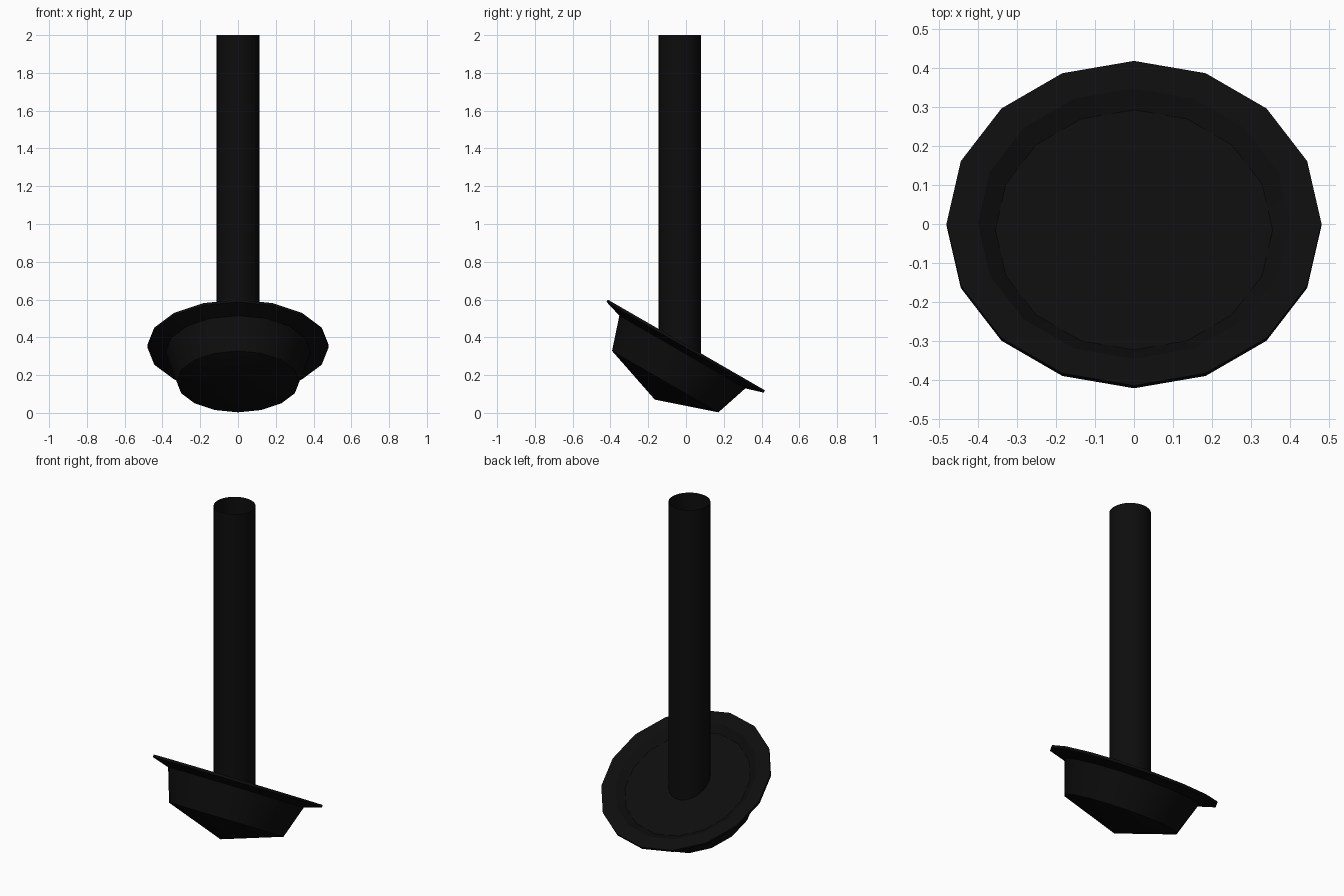
import bpy, bmesh, math
from mathutils import Matrix

if "Cube" in bpy.data.objects:
    bpy.data.objects.remove(bpy.data.objects["Cube"])

black = bpy.data.materials.new("matte_black")
black.diffuse_color = (0.004, 0.004, 0.004, 1)
black.use_nodes = True
black.node_tree.nodes["Principled BSDF"].inputs["Base Color"].default_value = black.diffuse_color


def lathe(name, profile, sides, matrix):
    """Revolve (radius, height) points around z; radius 0 makes a tip."""
    bm = bmesh.new()
    rings = []
    for r, h in profile:
        n = 1 if r == 0 else sides
        rings.append([bm.verts.new((r * math.cos(2 * math.pi * i / sides),
                                    r * math.sin(2 * math.pi * i / sides), h))
                      for i in range(n)])
    for a, b in zip(rings, rings[1:]):
        for i in range(sides):
            j = (i + 1) % sides
            quad = [a[i % len(a)], a[j % len(a)], b[j % len(b)], b[i % len(b)]]
            bm.faces.new(list(dict.fromkeys(quad)))
    bm.transform(matrix)
    bmesh.ops.recalc_face_normals(bm, faces=bm.faces)
    mesh = bpy.data.meshes.new(name)
    bm.to_mesh(mesh)
    bm.free()
    mesh.materials.append(black)
    obj = bpy.data.objects.new(name, mesh)
    bpy.context.collection.objects.link(obj)
    bpy.ops.object.select_all(action='DESELECT')
    bpy.context.view_layer.objects.active = obj
    obj.select_set(True)
    bpy.ops.object.shade_smooth_by_angle(angle=math.radians(30))
    return obj


# Tilted canopy: recessed top, thin flange, tapered wall, conical underside
tilt = Matrix.Translation((0, 0, 0.356)) @ Matrix.Rotation(math.radians(-30), 4, 'X')
lathe("tilted_canopy",
      [(0, -0.03), (0.355, -0.03), (0.40, 0.002), (0.48, 0.004), (0.48, -0.01),
       (0.385, -0.039), (0.325, -0.22), (0, -0.33)], 16, tilt)

# Upright hollow pole, open at the top, foot buried in the canopy
lathe("pole", [(0.1125, 0.25), (0.1125, 2.0)], 32, Matrix.Translation((0, -0.0325, 0)))
